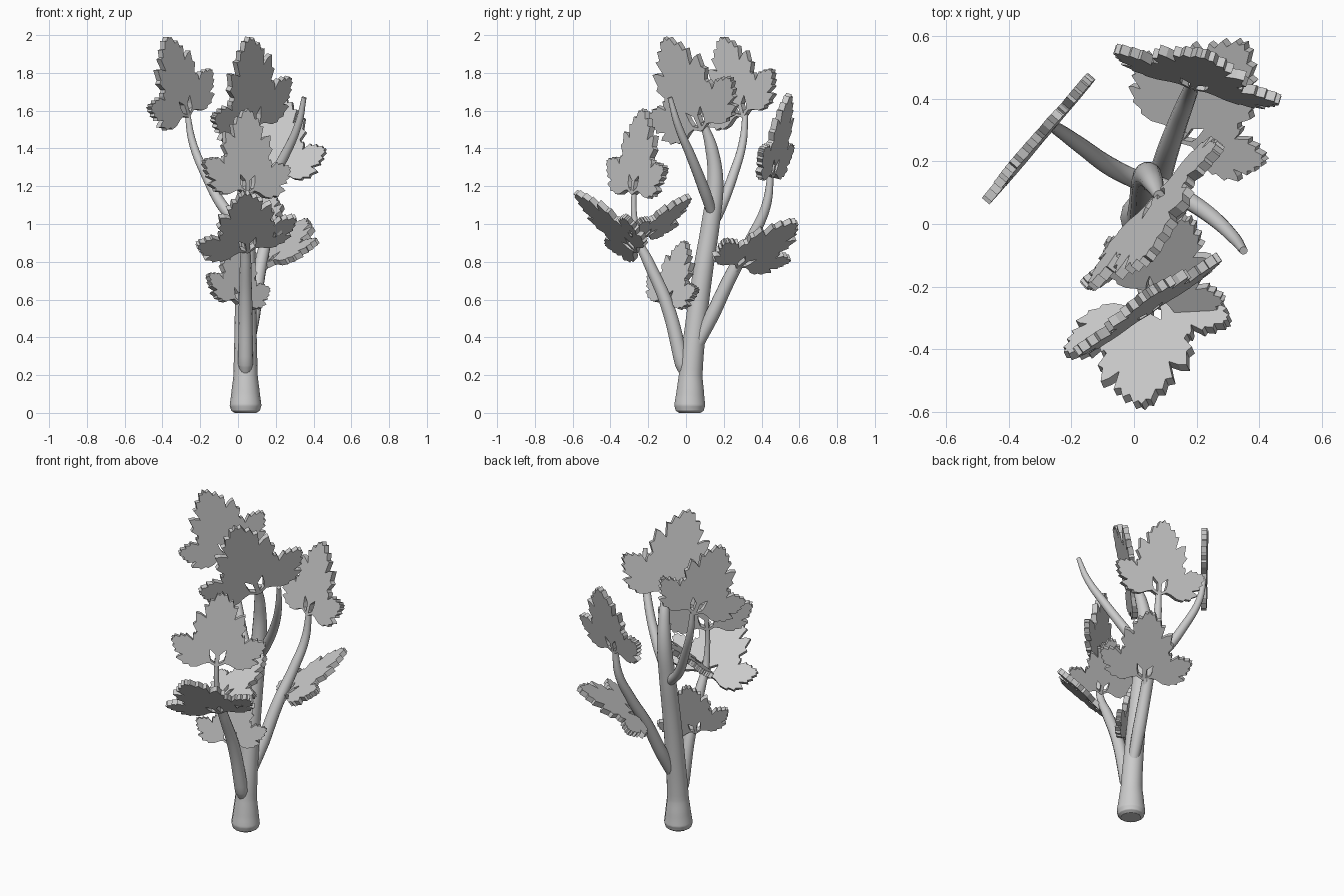
import bpy, bmesh, math
from mathutils import Vector, Matrix

cube = bpy.data.objects.get("Cube")
if cube:
    bpy.data.objects.remove(cube, do_unlink=True)

# Single pale grey material
grey = bpy.data.materials.new("pale_grey")
grey.use_nodes = True
colour = (0.6, 0.6, 0.6, 1)
grey.diffuse_color = colour
grey.node_tree.nodes["Principled BSDF"].inputs["Base Color"].default_value = colour


def select_only(ob):
    bpy.ops.object.select_all(action="DESELECT")
    ob.select_set(True)
    bpy.context.view_layer.objects.active = ob


def stem(name, points):
    """Tapered round tube through (x, y, z, radius) points."""
    cu = bpy.data.curves.new(name, "CURVE")
    cu.dimensions = "3D"
    cu.bevel_depth = 1
    cu.bevel_resolution = 5
    cu.resolution_u = 8
    cu.use_fill_caps = True
    sp = cu.splines.new("BEZIER")
    sp.bezier_points.add(len(points) - 1)
    for bp, (x, y, z, r) in zip(sp.bezier_points, points):
        bp.co = (x, y, z)
        bp.radius = r
        bp.handle_left_type = bp.handle_right_type = "AUTO"
    ob = bpy.data.objects.new(name, cu)
    bpy.context.collection.objects.link(ob)
    select_only(ob)
    bpy.ops.object.convert(target="MESH")
    ob = bpy.context.object
    ob.data.materials.clear()
    ob.data.materials.append(grey)
    bpy.ops.object.shade_smooth_by_angle(angle=math.radians(60))


# Right half of a lobed, toothed leaflet, from its stalk to its tip
LENGTH = 0.46
HALF = [(.01, 0), (.013, .07), (.045, .1), (.105, .135), (.143, .185), (.132, .205),
        (.16, .25), (.142, .265), (.146, .325), (.118, .318), (.084, .295),
        (.092, .335), (.1, .37), (.076, .37), (.068, .412), (.044, .406),
        (.03, .448), (.013, .442)]
OUTLINE = HALF + [(0, LENGTH)] + [(-x, y) for x, y in reversed(HALF)]
THICKNESS = 0.032


def leaf(name, base, tip, side):
    """Three flat leaflets spreading from base; side is the leaf's right."""
    base, up = Vector(base), Vector(tip) - Vector(base)
    size = up.length / LENGTH
    up.normalize()
    side = Vector(side)
    side = (side - up * side.dot(up)).normalized()
    normal = side.cross(up)
    bm = bmesh.new()
    for angle, width, length in ((0, 1, 1), (60, .64, .7), (-60, .64, .7)):
        turn = Matrix.Rotation(-math.radians(angle), 2)
        verts = []
        for x, y in OUTLINE:
            p = turn @ Vector((x * width, y * length)) * size
            verts.append(bm.verts.new(base + side * p.x + up * p.y - normal * THICKNESS / 2))
        face = bm.faces.new(verts)
        new = bmesh.ops.extrude_face_region(bm, geom=[face])["geom"]
        bmesh.ops.translate(bm, vec=normal * THICKNESS,
                            verts=[v for v in new if isinstance(v, bmesh.types.BMVert)])
    bmesh.ops.recalc_face_normals(bm, faces=bm.faces)
    me = bpy.data.meshes.new(name)
    bm.to_mesh(me)
    bm.free()
    me.materials.append(grey)
    bpy.context.collection.objects.link(bpy.data.objects.new(name, me))


# Main stalk with its flared, rounded foot
stem("main_stalk", [(.04, .02, 0, .058), (.04, .02, .012, .076), (.04, .02, .04, .084),
                    (.04, .022, .1, .076), (.04, .025, .2, .064), (.04, .05, .45, .058),
                    (.04, .09, .75, .054), (.04, .13, 1.0, .05), (.045, .155, 1.22, .044),
                    (.06, .135, 1.4, .034), (.08, .09, 1.54, .018)])

# Branches
stem("front_branch", [(.04, 0, .18, .02), (.04, -.02, .26, .04), (.04, -.1, .57, .036),
                      (.04, -.2, .8, .03), (.04, -.255, .92, .022),
                      (.04, -.275, 1.05, .016), (.04, -.275, 1.2, .013)])
stem("back_branch", [(.05, .04, .32, .03), (.08, .14, .52, .038), (.11, .24, .73, .035),
                     (.15, .35, .93, .03), (.18, .425, 1.1, .025), (.19, .45, 1.28, .016)])
stem("left_branch", [(.03, .13, .98, .03), (-.07, .18, 1.08, .03), (-.17, .25, 1.26, .026),
                     (-.24, .3, 1.43, .021), (-.27, .315, 1.6, .014)])
stem("bare_twig", [(.05, .14, 1.05, .026), (.13, .1, 1.17, .03), (.24, .03, 1.35, .026),
                   (.32, -.045, 1.53, .02), (.35, -.085, 1.67, .013)])
stem("back_leaf_stalk", [(.1, .22, .68, .02), (.13, .26, .75, .016), (.17, .3, .81, .012)])

# Leaves
leaf("top_leaf", (.08, .09, 1.5), (.05, -.11, 1.99), (.62, .78, 0))
leaf("left_leaf", (-.27, .31, 1.57), (-.385, .19, 1.99), (.65, .76, 0))
leaf("upper_front_leaf", (.042, -.275, 1.16), (.045, -.22, 1.61), (.83, .56, 0))
leaf("lower_front_leaf", (.05, -.25, .86), (.03, -.585, 1.17), (1, .17, .3))
leaf("inner_leaf", (.06, -.23, .94), (.18, .02, 1.15), (.87, -.5, 0))
leaf("low_leaf", (0, -.1, .58), (0, 0, .91), (.76, .65, 0))
leaf("upper_back_leaf", (.19, .445, 1.25), (.23, .545, 1.69), (.95, -.29, 0))
leaf("lower_back_leaf", (.15, .27, .78), (.36, .58, 1.02), (.75, -.65, .18))
